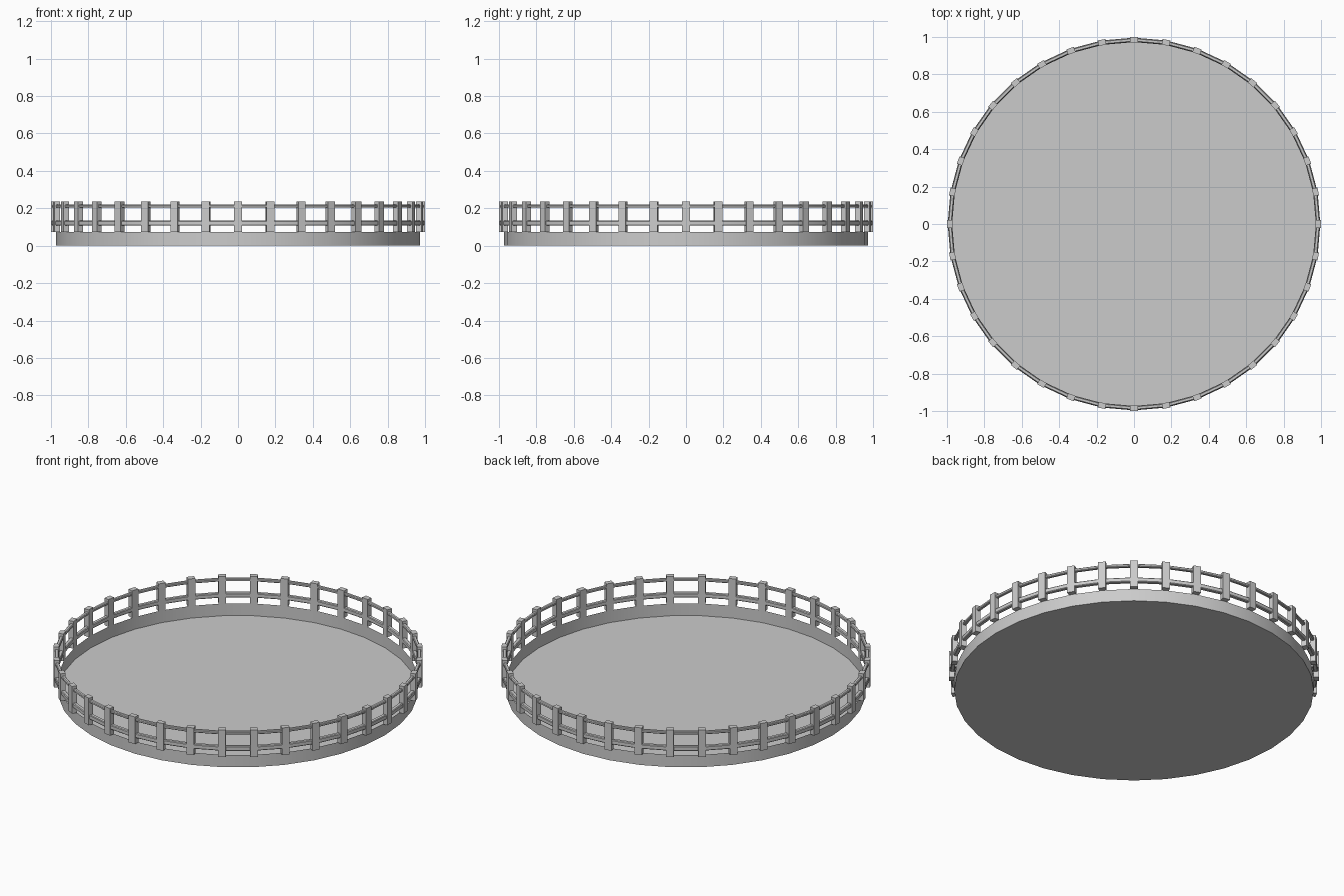
import bpy, bmesh, math
from mathutils import Matrix

if "Cube" in bpy.data.objects:
    bpy.data.objects.remove(bpy.data.objects["Cube"])

N = 36
STEP = 2 * math.pi / N


def finish(name, bm):
    bmesh.ops.recalc_face_normals(bm, faces=bm.faces[:])
    me = bpy.data.meshes.new(name)
    bm.to_mesh(me)
    bm.free()
    ob = bpy.data.objects.new(name, me)
    bpy.context.collection.objects.link(ob)
    return ob


def lathe(bm, profile, closed):
    rings = [[bm.verts.new((r * math.cos(i * STEP), r * math.sin(i * STEP), z))
              for i in range(N)] for r, z in profile]
    pairs = list(zip(rings, rings[1:]))
    if closed:
        pairs.append((rings[-1], rings[0]))
    for a, b in pairs:
        for i in range(N):
            j = (i + 1) % N
            bm.faces.new((a[i], a[j], b[j], b[i]))
    return rings


def smooth(ob):
    bpy.ops.object.select_all(action='DESELECT')
    ob.select_set(True)
    bpy.context.view_layer.objects.active = ob
    bpy.ops.object.shade_smooth_by_angle(angle=math.radians(30))


# Shallow open tray: flat floor with a thin upright wall
bm = bmesh.new()
rings = lathe(bm, [(0.972, 0.0), (0.972, 0.073)], False)
bm.faces.new(rings[0])
smooth(finish("tray", bm))


# Hoop rails with a bevelled rectangular section
def rail(name, r0, r1, z0, z1):
    c = 0.004
    bm = bmesh.new()
    lathe(bm, [(r0 + c, z0), (r1 - c, z0), (r1, z0 + c), (r1, z1 - c),
               (r1 - c, z1), (r0 + c, z1), (r0, z1 - c), (r0, z0 + c)], True)
    smooth(finish(name, bm))


rail("middle_rail", 0.972, 0.996, 0.107, 0.134)
rail("top_rail", 0.974, 0.994, 0.203, 0.22)

# Fence posts, one every ten degrees
bm = bmesh.new()
for i in range(N):
    m = (Matrix.Rotation(i * STEP, 4, 'Z')
         @ Matrix.Translation((0.985, 0, 0.154))
         @ Matrix.Diagonal((0.03, 0.042, 0.162, 1)))
    bmesh.ops.create_cube(bm, size=1, matrix=m)
finish("fence_posts", bm)
